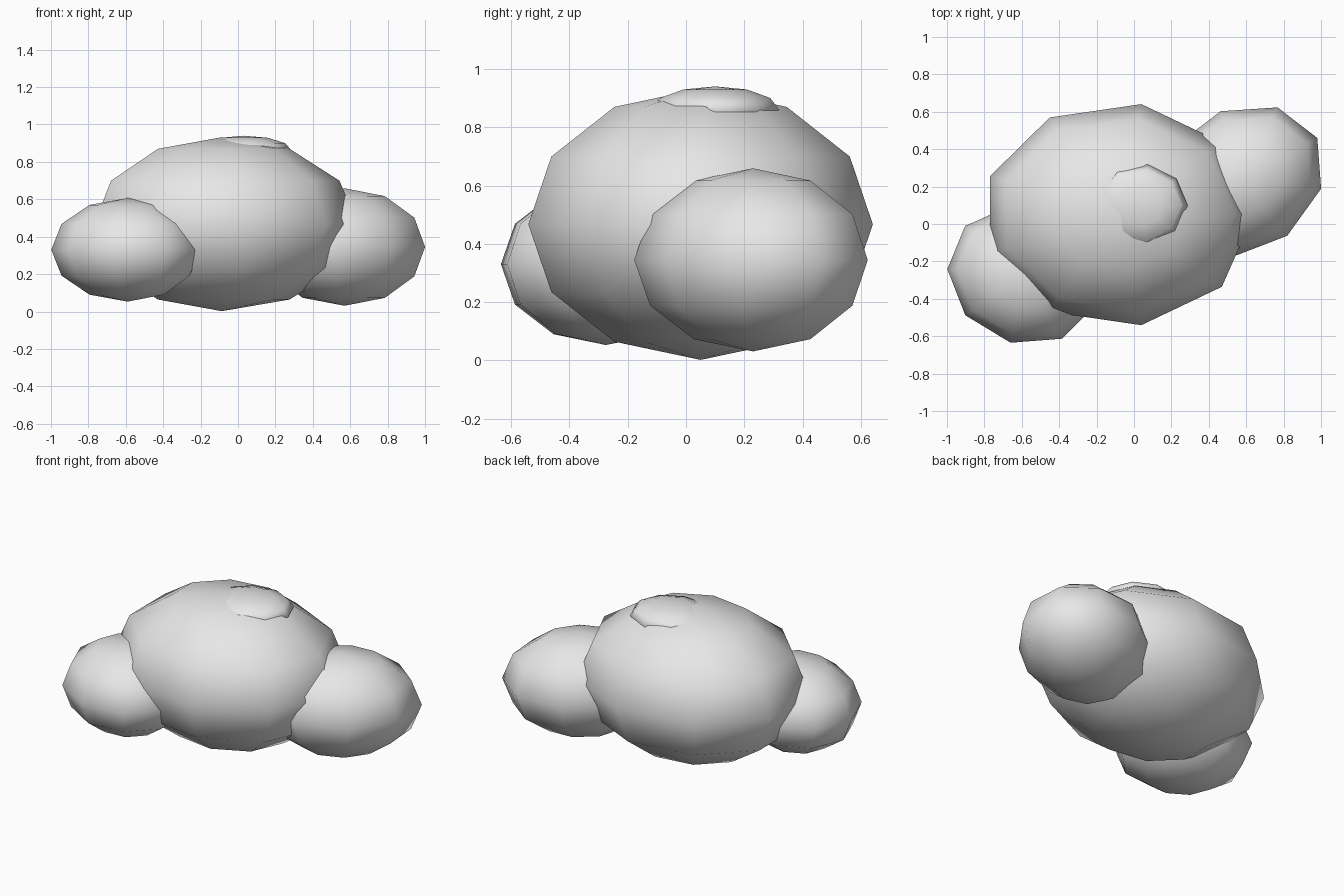
import bpy, math
from mathutils import Matrix

if "Cube" in bpy.data.objects:
    bpy.data.objects.remove(bpy.data.objects["Cube"])

grey = bpy.data.materials.new("light_grey")
grey.diffuse_color = (0.8, 0.8, 0.8, 1)
grey.use_nodes = True
grey.node_tree.nodes["Principled BSDF"].inputs["Base Color"].default_value = grey.diffuse_color


def puff(name, centre, axis_a, axis_b, height):
    """Squashed 9-segment, 6-ring sphere; axis_a and axis_b are its half-axes in plan."""
    segs, rings = 9, 6
    verts = [(0, 0, -1)]
    for r in range(1, rings):
        lat = math.pi * r / rings
        for s in range(segs):
            t = 2 * math.pi * s / segs
            verts.append((math.sin(lat) * math.cos(t), math.sin(lat) * math.sin(t), -math.cos(lat)))
    verts.append((0, 0, 1))
    top = len(verts) - 1
    faces = []
    for s in range(segs):
        n = (s + 1) % segs
        faces.append((0, 1 + n, 1 + s))
        for r in range(rings - 2):
            a, b = 1 + r * segs, 1 + (r + 1) * segs
            faces.append((a + s, a + n, b + n, b + s))
        last = 1 + (rings - 2) * segs
        faces.append((last + s, last + n, top))
    mesh = bpy.data.meshes.new(name)
    mesh.from_pydata(verts, [], faces)
    mesh.transform(Matrix(((axis_a[0], axis_b[0], 0, centre[0]),
                           (axis_a[1], axis_b[1], 0, centre[1]),
                           (0, 0, height, centre[2]),
                           (0, 0, 0, 1))))
    mesh.shade_smooth()
    mesh.materials.append(grey)
    obj = bpy.data.objects.new(name, mesh)
    bpy.context.collection.objects.link(obj)
    return obj


# large middle puff, two side puffs and the small cap on top
puff("main_puff", (-0.087, 0.05, 0.467), (0.727, 0), (0, 0.6), 0.465)
puff("left_puff", (-0.59, -0.275, 0.33), (-0.312, -0.213), (0.263, -0.306), 0.277)
puff("right_puff", (0.57, 0.23, 0.345), (0.41, 0.23), (-0.181, 0.338), 0.314)
puff("top_puff", (0.03, 0.10, 0.86), (0.257, 0), (0, 0.222), 0.08)
